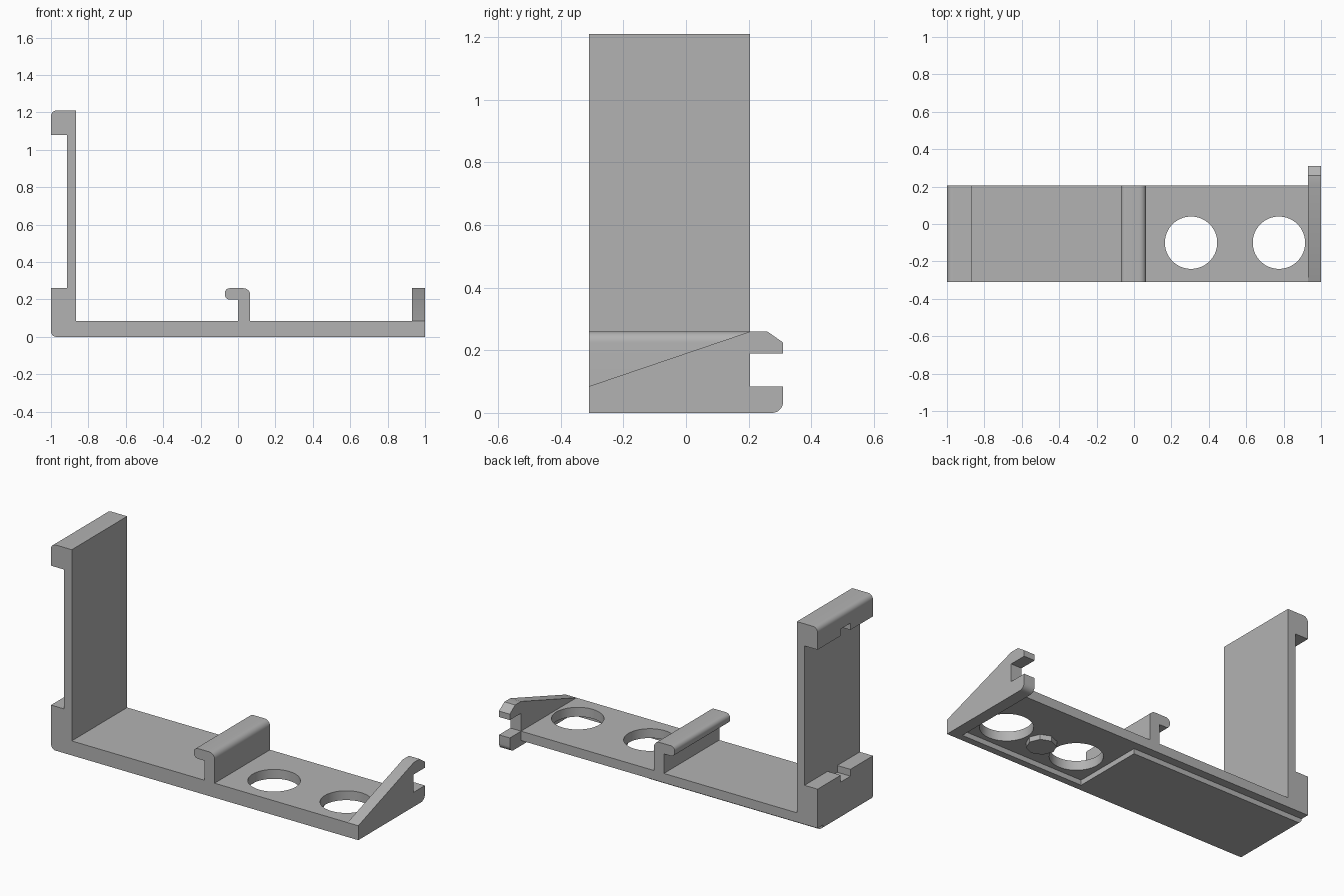
import bpy, bmesh, math
from mathutils import Vector

old = bpy.data.objects.get("Cube")
if old:
    bpy.data.objects.remove(old, do_unlink=True)

grey = bpy.data.materials.new("plain grey")
grey.use_nodes = True
COLOR = (0.45, 0.45, 0.45, 1)
grey.diffuse_color = COLOR
grey.node_tree.nodes["Principled BSDF"].inputs["Base Color"].default_value = COLOR


def rounded(corners, steps=8):
    """Turn (u, v) or (u, v, radius) right-angle corners into a smooth outline."""
    out = []
    for i, c in enumerate(corners):
        p = Vector(c[:2])
        if len(c) == 2:
            out.append(p)
            continue
        prev = Vector(corners[i - 1][:2])
        nxt = Vector(corners[(i + 1) % len(corners)][:2])
        a = p + (prev - p).normalized() * c[2]
        b = p + (nxt - p).normalized() * c[2]
        mid = a + b - p
        for k in range(steps + 1):
            t = math.pi / 2 * k / steps
            out.append(mid + (a - mid) * math.cos(t) + (b - mid) * math.sin(t))
    return out


def extrude(name, corners, axis, lo, hi):
    """Extrude a flat outline along one axis between two positions."""
    place = {"x": lambda u, v, w: (w, u, v),
             "y": lambda u, v, w: (u, w, v),
             "z": lambda u, v, w: (u, v, w)}[axis]
    bm = bmesh.new()
    face = bm.faces.new([bm.verts.new(place(u, v, lo)) for u, v in rounded(corners)])
    ext = bmesh.ops.extrude_face_region(bm, geom=[face])
    verts = [e for e in ext["geom"] if isinstance(e, bmesh.types.BMVert)]
    bmesh.ops.translate(bm, verts=verts, vec=place(0, 0, hi - lo))
    bmesh.ops.recalc_face_normals(bm, faces=bm.faces)
    mesh = bpy.data.meshes.new(name)
    bm.to_mesh(mesh)
    bm.free()
    obj = bpy.data.objects.new(name, mesh)
    bpy.context.collection.objects.link(obj)
    mesh.materials.append(grey)
    return obj


def activate(obj):
    bpy.ops.object.select_all(action="DESELECT")
    obj.select_set(True)
    bpy.context.view_layer.objects.active = obj


def cut(obj, cutter):
    mod = obj.modifiers.new("cut", "BOOLEAN")
    mod.operation = "DIFFERENCE"
    mod.solver = "EXACT"
    mod.object = cutter
    activate(obj)
    bpy.ops.object.modifier_apply(modifier=mod.name)
    bpy.data.objects.remove(cutter, do_unlink=True)


def circle(x, y, r, n):
    return [(x + r * math.cos(math.tau * k / n), y + r * math.sin(math.tau * k / n))
            for k in range(n)]


FRONT, BACK, FLOOR, END = -0.31, 0.205, 0.085, 0.93

# Base plate, upright wall with lip and foot, and centre hook in one profile
bracket = extrude("bracket", [
    (-1, 0, 0.03), (END, 0), (END, FLOOR), (0.065, FLOOR),
    (0.065, 0.26, 0.035), (-0.07, 0.26, 0.025), (-0.07, 0.2, 0.025), (0, 0.2),
    (0, FLOOR), (-0.865, FLOOR), (-0.865, 1.21), (-1, 1.21, 0.03),
    (-1, 1.08), (-0.915, 1.08), (-0.915, 0.26), (-1, 0.26)], "y", FRONT, BACK)

# Underside recess, leaving a raised pad and a front rim
cut(bracket, extrude("recess_cutter", [
    (-1.1, 0.3), (-1.1, 0.155), (0.13, 0.155), (0.13, -0.27),
    (END + 0.01, -0.27), (END + 0.01, 0.3)], "z", -0.1, 0.03))

# Two round holes
for x in (0.305, 0.775):
    cut(bracket, extrude("hole_cutter", circle(x, -0.1, 0.14, 64), "z", -0.1, 0.15))

# Matching notches in the lip and the foot
cut(bracket, extrude("notch_cutter", [
    (-1.1, -0.1), (-0.915, -0.1), (-0.915, -0.01), (-1.1, -0.01)], "z", 0.22, 1.12))

# Sloping end plate with a forked latch at the back
end_plate = extrude("end_plate", [
    (FRONT, 0), (0.31, 0, 0.035), (0.31, FLOOR), (BACK, FLOOR), (BACK, 0.19),
    (0.31, 0.19), (0.31, 0.225), (0.26, 0.26), (BACK, 0.26), (FRONT, FLOOR)],
    "x", END, 1)

# Small boss under the plate between the holes
boss = extrude("underside_boss", circle(0.54, -0.1, 0.08, 8), "z", 0, 0.05)

for obj in (bracket, end_plate):
    activate(obj)
    bpy.ops.object.shade_smooth_by_angle(angle=math.radians(30))
